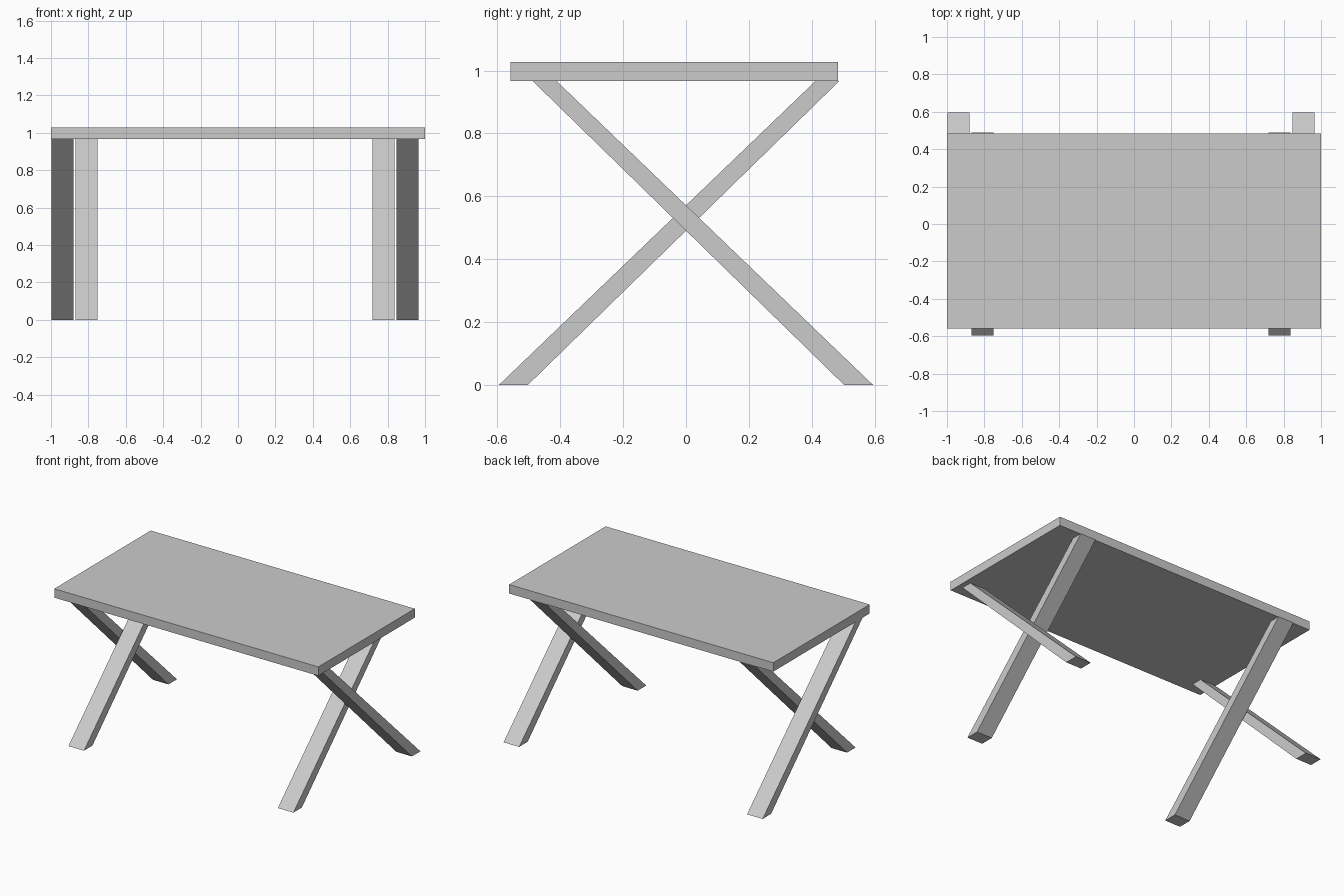
import bpy
import bmesh

cube = bpy.data.objects.get("Cube")
if cube:
    bpy.data.objects.remove(cube, do_unlink=True)

# Single grey finish
grey = bpy.data.materials.new("plain grey")
grey.use_nodes = True
colour = (0.6, 0.6, 0.6, 1)
grey.diffuse_color = colour
grey.node_tree.nodes["Principled BSDF"].inputs["Base Color"].default_value = colour

UNDERSIDE, TOP = 0.967, 1.028
LEG_WIDTH = 0.118


def extrude_profile(name, profile, x0, x1):
    """Solid made by sweeping a y-z outline from x0 to x1."""
    bm = bmesh.new()
    face = bm.faces.new([bm.verts.new((x0, y, z)) for y, z in profile])
    moved = bmesh.ops.extrude_face_region(bm, geom=[face])["geom"]
    verts = [v for v in moved if isinstance(v, bmesh.types.BMVert)]
    bmesh.ops.translate(bm, verts=verts, vec=(x1 - x0, 0, 0))
    bmesh.ops.recalc_face_normals(bm, faces=bm.faces)
    mesh = bpy.data.meshes.new(name)
    bm.to_mesh(mesh)
    bm.free()
    mesh.materials.append(grey)
    obj = bpy.data.objects.new(name, mesh)
    bpy.context.collection.objects.link(obj)


# Tabletop, overhanging a little more at the front
front, back = -0.559, 0.484
extrude_profile("tabletop", [(front, UNDERSIDE), (back, UNDERSIDE),
                             (back, TOP), (front, TOP)], -1, 1)

# Slanted legs: foot at the front (side -1) or at the back (side 1)
foot_outer, foot_inner = 0.595, 0.503
head_inner, head_outer = 0.412, 0.488


def leg(name, x, side):
    profile = [(side * foot_outer, 0), (side * foot_inner, 0),
               (-side * head_outer, UNDERSIDE), (-side * head_inner, UNDERSIDE)]
    extrude_profile(name, profile, x, x + LEG_WIDTH)


# Each end has a crossed pair, with the back-footed leg outermost
for label, outer_x, inner_x in (("right", -0.997, -0.868), ("left", 0.847, 0.718)):
    leg(label + "_back_foot_leg", outer_x, 1)
    leg(label + "_front_foot_leg", inner_x, -1)
